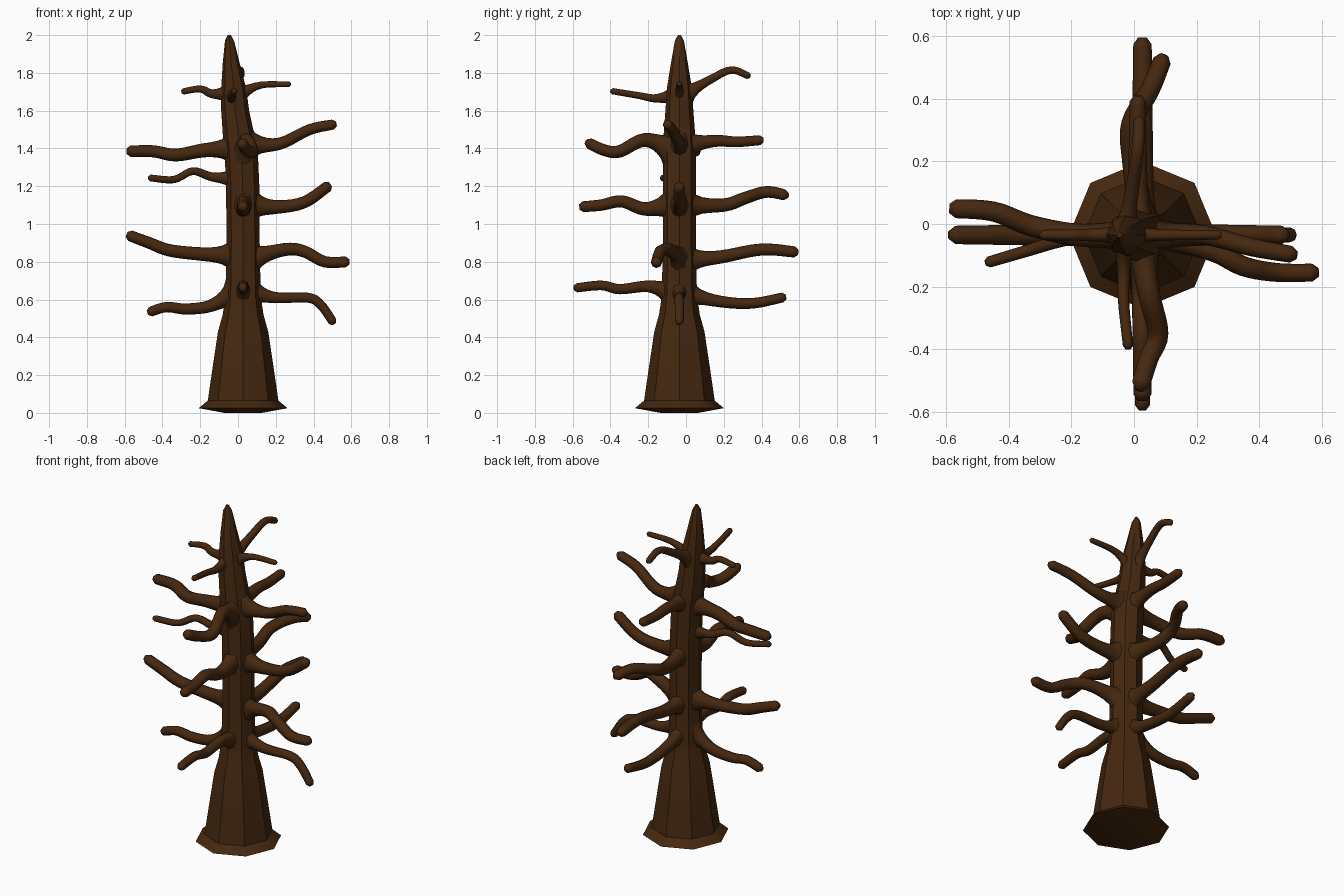
import bpy, bmesh, math
from mathutils import Vector

cube = bpy.data.objects.get("Cube")
if cube:
    bpy.data.objects.remove(cube)

BARK = (0.06, 0.021, 0.005, 1)
bark = bpy.data.materials.new("dark_brown_bark")
bark.use_nodes = True
bark.diffuse_color = BARK
shader = bark.node_tree.nodes["Principled BSDF"]
shader.inputs["Base Color"].default_value = BARK
shader.inputs["Roughness"].default_value = 0.9

AXIS_X, AXIS_Y = 0.027, -0.035


def loft(name, rings, sides, angle):
    """Skin rings of (centre, first axis vector, second axis vector), closed at both ends."""
    bm = bmesh.new()
    loops = []
    for centre, u, v in rings:
        turns = [2 * math.pi * i / sides for i in range(sides)]
        loops.append([bm.verts.new(centre + u * math.cos(a) + v * math.sin(a)) for a in turns])
    for low, high in zip(loops, loops[1:]):
        for i in range(sides):
            j = (i + 1) % sides
            bm.faces.new((low[i], low[j], high[j], high[i]))
    bm.faces.new(loops[0][::-1])
    bm.faces.new(loops[-1])
    bmesh.ops.recalc_face_normals(bm, faces=bm.faces[:])
    mesh = bpy.data.meshes.new(name)
    bm.to_mesh(mesh)
    bm.free()
    mesh.materials.append(bark)
    obj = bpy.data.objects.new(name, mesh)
    bpy.context.collection.objects.link(obj)
    bpy.ops.object.select_all(action="DESELECT")
    obj.select_set(True)
    bpy.context.view_layer.objects.active = obj
    bpy.ops.object.shade_smooth_by_angle(angle=math.radians(angle))
    return obj


def spline(points, steps=5):
    """Smooth path through the points."""
    ends = [points[0] * 2 - points[1]] + points + [points[-1] * 2 - points[-2]]
    out = []
    for a, b, c, d in zip(ends, ends[1:], ends[2:], ends[3:]):
        for k in range(steps):
            t = k / steps
            out.append(0.5 * (2 * b + (c - a) * t + (2 * a - 5 * b + 4 * c - d) * t * t
                              + (3 * b - a - 3 * c + d) * t ** 3))
    return out + [points[-1]]


HEADINGS = {"left": Vector((1, 0, 0)), "right": Vector((-1, 0, 0)),
            "front": Vector((0, -1, 0)), "back": Vector((0, 1, 0))}


def branch(level, heading, thick, path, sway=None):
    """Path holds (distance outward, height); sway is the sideways offset at each point."""
    out = HEADINGS[heading]
    across = Vector((abs(out.y), abs(out.x), 0))
    base = across * (AXIS_X if out.y else AXIS_Y)
    sway = sway or [0] * len(path)
    pts = spline([base + out * d + across * s + Vector((0, 0, z))
                  for (d, z), s in zip(path, sway)])
    # blunt rounded tip
    tip_dir = (pts[-1] - pts[-2]).normalized()
    pts.insert(-1, pts[-1] - tip_dir * thick * 0.6)
    rings, travelled = [], 0
    for i, p in enumerate(pts):
        if i:
            travelled += (p - pts[i - 1]).length
        tangent = (pts[min(i + 1, len(pts) - 1)] - pts[max(i - 1, 0)]).normalized()
        side = tangent.cross(Vector((0, 0, 1))).normalized()
        up = side.cross(tangent)
        flare = math.exp(-travelled / 0.04)
        r = thick * (1.08 - 0.25 * i / len(pts))
        if i == len(pts) - 1:
            r *= 0.5
        rings.append((p, side * (r + thick * 0.6 * flare), up * (r + thick * 2 * flare)))
    loft(f"{level}_{heading}_branch", rings, 8, 60)


# Trunk: (height, radius, sideways lean)
trunk = [(0, 0.1, 0), (0.025, 0.235, 0), (0.065, 0.187, 0), (0.25, 0.16, 0), (0.43, 0.133, 0),
         (0.52, 0.108, 0), (0.62, 0.093, 0), (0.9, 0.088, 0), (1.2, 0.088, -0.002),
         (1.38, 0.088, -0.01), (1.48, 0.083, -0.025), (1.6, 0.074, -0.042),
         (1.72, 0.066, -0.05), (1.85, 0.045, -0.063), (1.97, 0.024, -0.072), (2.0, 0.008, -0.073)]
loft("trunk", [(Vector((AXIS_X + lean, AXIS_Y, z)), Vector((r, 0, 0)), Vector((0, r, 0)))
               for z, r, lean in trunk], 8, 40)

# Left branches
branch("lowest", "left", 0.027,
       [(0.07, 0.64), (0.2, 0.61), (0.37, 0.61), (0.44, 0.57), (0.51, 0.47)])
branch("low", "left", 0.033,
       [(0.07, 0.82), (0.25, 0.865), (0.35, 0.855), (0.46, 0.8), (0.59, 0.8)],
       [0, -0.05, -0.1, -0.12, -0.12])
branch("middle", "left", 0.034,
       [(0.07, 1.1), (0.2, 1.09), (0.35, 1.115), (0.49, 1.21)])
branch("high", "left", 0.031,
       [(0.06, 1.42), (0.22, 1.425), (0.38, 1.5), (0.52, 1.53)],
       [0, 0, -0.04, -0.065])
branch("top", "left", 0.017, [(0.01, 1.69), (0.12, 1.735), (0.28, 1.74)])

# Right branches
branch("lowest", "right", 0.03,
       [(0.02, 0.63), (0.15, 0.565), (0.28, 0.55), (0.38, 0.56), (0.48, 0.53)])
branch("low", "right", 0.034,
       [(0.02, 0.835), (0.18, 0.84), (0.36, 0.86), (0.47, 0.9), (0.59, 0.945)])
branch("thin", "right", 0.021,
       [(0.02, 1.24), (0.14, 1.25), (0.24, 1.28), (0.34, 1.235), (0.475, 1.245)],
       [0, 0, -0.02, -0.05, -0.09])
branch("high", "right", 0.035,
       [(0.02, 1.4), (0.18, 1.39), (0.33, 1.365), (0.45, 1.385), (0.59, 1.385)],
       [0, 0, 0.03, 0.075, 0.085])
branch("top", "right", 0.019,
       [(0.05, 1.69), (0.14, 1.69), (0.2, 1.715), (0.3, 1.7)])

# Front branches
branch("lowest", "front", 0.028,
       [(0.08, 0.64), (0.2, 0.67), (0.35, 0.655), (0.45, 0.675), (0.595, 0.66)])
branch("middle", "front", 0.033,
       [(0.08, 1.1), (0.22, 1.08), (0.34, 1.12), (0.45, 1.1), (0.565, 1.09)])
branch("high", "front", 0.034,
       [(0.08, 1.4), (0.22, 1.445), (0.35, 1.385), (0.43, 1.39), (0.53, 1.435)],
       [0, 0.02, 0.05, 0.02, -0.01])
branch("top", "front", 0.019,
       [(0.06, 1.68), (0.16, 1.665), (0.25, 1.68), (0.4, 1.705)],
       [-0.06, -0.06, -0.06, -0.045])

# Back branches
branch("lowest", "back", 0.03,
       [(0, 0.63), (0.18, 0.59), (0.35, 0.58), (0.53, 0.615)])
branch("low", "back", 0.034,
       [(0, 0.81), (0.18, 0.825), (0.4, 0.865), (0.595, 0.85)])
branch("middle", "back", 0.034,
       [(0, 1.1), (0.2, 1.1), (0.32, 1.14), (0.43, 1.17), (0.54, 1.15)],
       [0, -0.03, -0.035, 0.025, 0.07])
branch("high", "back", 0.03,
       [(0, 1.42), (0.16, 1.44), (0.27, 1.435), (0.41, 1.445)],
       [-0.01, -0.015, -0.015, -0.015])
branch("top", "back", 0.021,
       [(0, 1.69), (0.13, 1.765), (0.24, 1.815), (0.34, 1.78)],
       [-0.05, -0.03, -0.015, -0.01])
